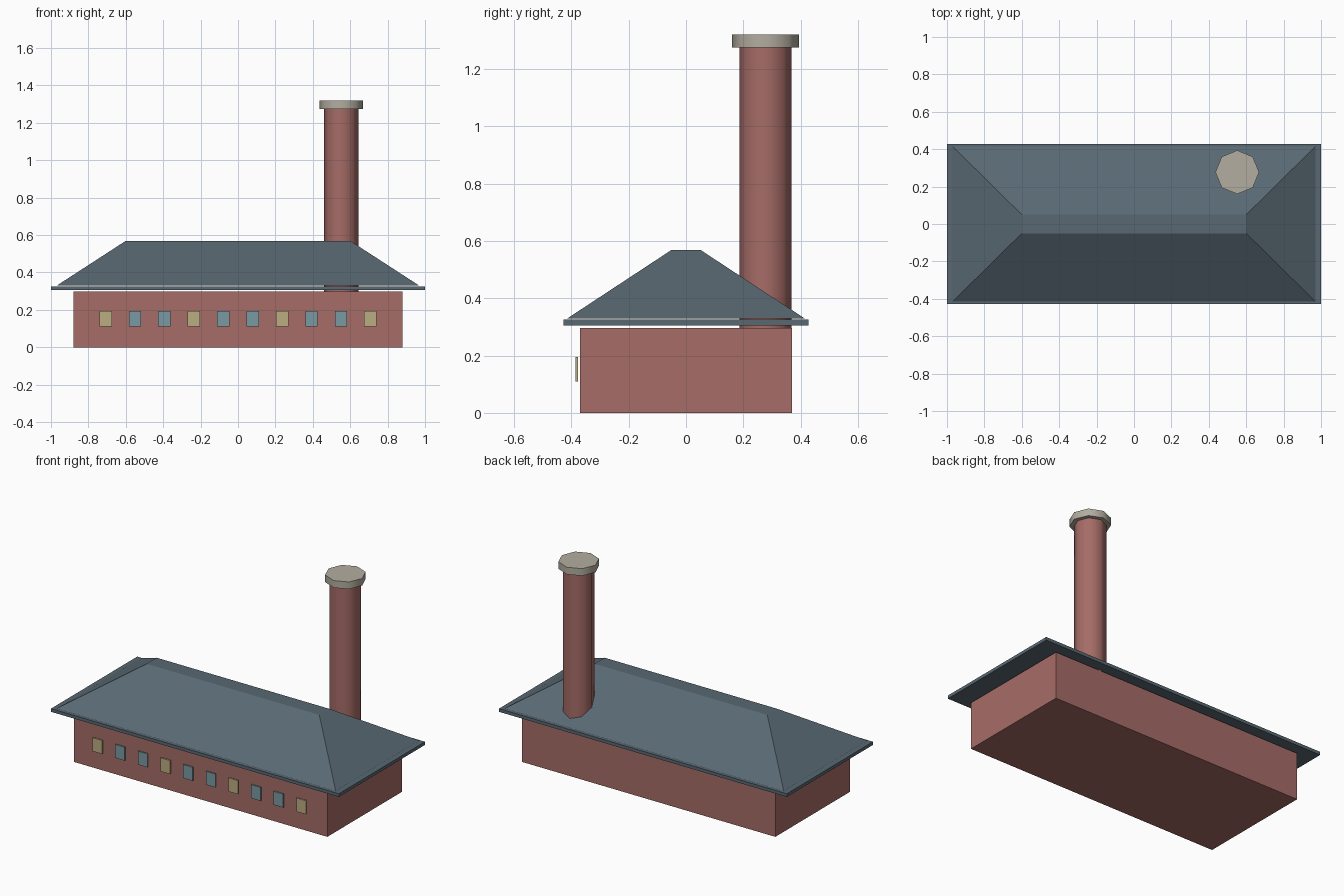
import bpy, bmesh, math

if "Cube" in bpy.data.objects:
    bpy.data.objects.remove(bpy.data.objects["Cube"])

def material(name, rgb):
    m = bpy.data.materials.new(name)
    m.diffuse_color = (*rgb, 1)
    m.use_nodes = True
    m.node_tree.nodes["Principled BSDF"].inputs["Base Color"].default_value = m.diffuse_color
    return m

BRICK = material("brick", (0.38, 0.15, 0.135))
SLATE = material("slate", (0.10, 0.14, 0.17))
STONE = material("stone", (0.45, 0.42, 0.35))
LIT = material("lit_glass", (0.50, 0.42, 0.22))
GLASS = material("blue_glass", (0.19, 0.32, 0.36))

def frustum(name, mat, z0, z1, base, top=None, centre=(0, 0)):
    """Box between two heights; base and top are half sizes in x, y."""
    top = top or base
    bm = bmesh.new()
    bmesh.ops.create_cube(bm, size=2)
    for v in bm.verts:
        h = top if v.co.z > 0 else base
        v.co = (centre[0] + v.co.x * h[0], centre[1] + v.co.y * h[1],
                z1 if v.co.z > 0 else z0)
    me = bpy.data.meshes.new(name)
    bm.to_mesh(me)
    bm.free()
    me.materials.append(mat)
    ob = bpy.data.objects.new(name, me)
    bpy.context.collection.objects.link(ob)
    return ob

def column(name, mat, z0, z1, r):
    """Eight-sided column with smooth sides and crisp rims."""
    bpy.ops.mesh.primitive_cylinder_add(vertices=8, radius=r, depth=z1 - z0,
                                        location=(0.552, 0.277, (z0 + z1) / 2))
    ob = bpy.context.object
    ob.name = name
    ob.data.materials.append(mat)
    bpy.ops.object.shade_smooth_by_angle(angle=math.radians(60))

# Building body, eaves slab and flat-topped hip roof
frustum("walls", BRICK, 0, 0.297, (0.88, 0.37))
frustum("eaves", SLATE, 0.305, 0.325, (1.0, 0.428))
frustum("hip_roof", SLATE, 0.329, 0.569, (0.97, 0.415), (0.6, 0.05))

# Chimney stack and cap
column("chimney", BRICK, 0.285, 1.277, 0.091)
column("chimney_cap", STONE, 1.275, 1.32, 0.117)

# Row of front windows, every third one lit
for i in range(10):
    frustum(f"window_{i + 1}", GLASS if i % 3 else LIT, 0.11, 0.195,
            (0.033, 0.004), centre=(-0.708 + i * 0.1573, -0.381))
